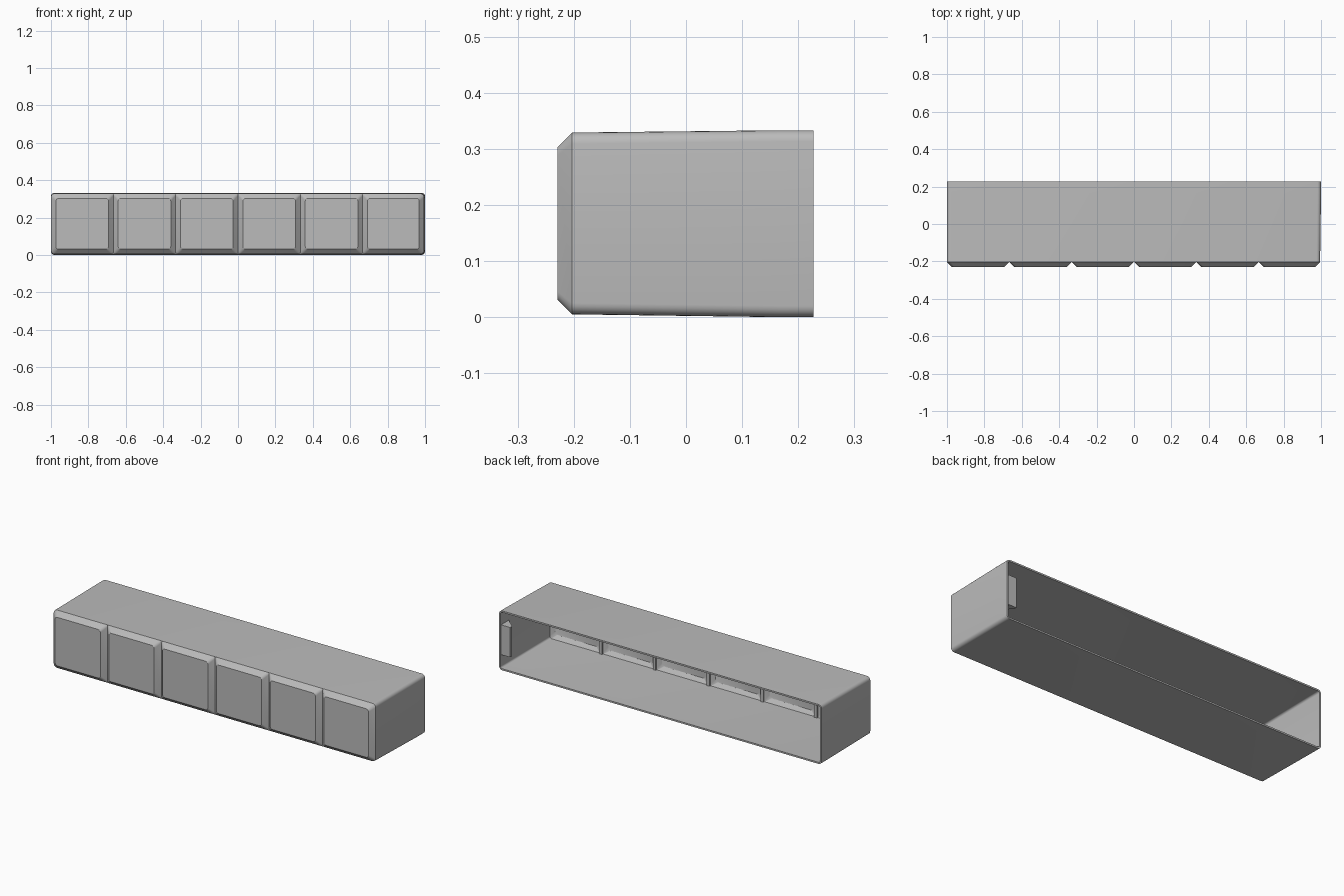
import bpy, bmesh, math

cube = bpy.data.objects.get("Cube")
if cube:
    bpy.data.objects.remove(cube, do_unlink=True)

GREY = (0.5, 0.5, 0.5, 1)
mat = bpy.data.materials.new("plain_grey")
mat.use_nodes = True
mat.diffuse_color = GREY
mat.node_tree.nodes["Principled BSDF"].inputs["Base Color"].default_value = GREY

TOP, BACK, SEAM, FRONT, FACE = 0.333, 0.227, 0.165, -0.203, -0.229
WALL, TAPER, CHAMFER, ROUND = 0.009, 0.005, 0.026, 0.02


def ring(x0, x1, z0, z1, y, r_left, r_right):
    """Rounded rectangle in the xz plane, with its own radius on each side."""
    pts = []
    corners = [(x1, z1, -1, -1, r_right), (x0, z1, 1, -1, r_left),
               (x0, z0, 1, 1, r_left), (x1, z0, -1, 1, r_right)]
    for i, (x, z, sx, sz, r) in enumerate(corners):
        for k in range(6):
            a = math.pi / 2 * (i + k / 5)
            pts.append((x + sx * r + r * math.cos(a), y, z + sz * r + r * math.sin(a)))
    return pts


def finish(name, bm):
    bmesh.ops.recalc_face_normals(bm, faces=bm.faces)
    mesh = bpy.data.meshes.new(name)
    bm.to_mesh(mesh)
    bm.free()
    obj = bpy.data.objects.new(name, mesh)
    bpy.context.collection.objects.link(obj)
    mesh.materials.append(mat)
    bpy.ops.object.select_all(action="DESELECT")
    obj.select_set(True)
    bpy.context.view_layer.objects.active = obj
    bpy.ops.object.shade_smooth_by_angle(angle=math.radians(30))
    return obj


def bridge(bm, a, b):
    for i in range(len(a)):
        j = (i + 1) % len(a)
        bm.faces.new((a[i], a[j], b[j], b[i]))


def prism(name, outline, z0, z1):
    """Extrude a plan outline upwards."""
    bm = bmesh.new()
    low, high = ([bm.verts.new((x, y, z)) for x, y in outline] for z in (z0, z1))
    bridge(bm, low, high)
    bm.faces.new(low)
    bm.faces.new(high)
    return finish(name, bm)


# Hollow sleeve, open at the back and drafted towards the front
bm = bmesh.new()
sections = []
for inset in (0, WALL):
    r = ROUND - inset
    skin = [ring(-1 + inset, 1 - d - inset, d + inset, TOP - d * 0.8 - inset, y, r, r)
            for y, d in ((BACK, 0), (SEAM, 0), (FRONT, TAPER))]
    sections += skin if inset == 0 else skin[::-1]
loops = [[bm.verts.new(p) for p in s] for s in sections]
for i, loop in enumerate(loops):
    bridge(bm, loop, loops[(i + 1) % len(loops)])
finish("sleeve", bm)

# Six hollow chamfered front pads
z0, z1 = TAPER, TOP - TAPER * 0.8
edges = [-1 + i / 3 for i in range(6)] + [1 - TAPER]
for i in range(6):
    x0, x1 = edges[i], edges[i + 1]
    rl = ROUND if i == 0 else 0.011
    rr = ROUND if i == 5 else 0.011
    bm = bmesh.new()
    loops = []
    for inset, y in ((0, FRONT), (CHAMFER, FACE), (CHAMFER + 0.004, FACE + WALL), (WALL, FRONT)):
        tip = inset >= CHAMFER
        a = 0.015 if tip else max(rl - inset, 0.004)
        b = 0.015 if tip else max(rr - inset, 0.004)
        pts = ring(x0 + inset, x1 - inset, z0 + inset, z1 - inset, y, a, b)
        loops.append([bm.verts.new(p) for p in pts])
    for k in range(4):
        if k != 1:
            bridge(bm, loops[k], loops[(k + 1) % 4])
    bm.faces.new(loops[1])
    bm.faces.new(loops[2])
    finish(f"front_pad_{i + 1}", bm)

# Slim ribs closing the grooves between the pads
for i, x in enumerate(edges[1:6]):
    w = WALL
    prism(f"groove_rib_{i + 1}", [(x - w, FRONT + 0.008), (x + w, FRONT + 0.008),
                                  (x + w, FRONT), (x - w, FRONT)], z0 + 0.004, z1 - 0.004)

# Wedge-shaped catch inside the left end wall
prism("inner_catch", [(0.995, 0.222), (0.935, 0.222), (0.935, 0.203), (0.995, 0.15)], 0.083, 0.25)
